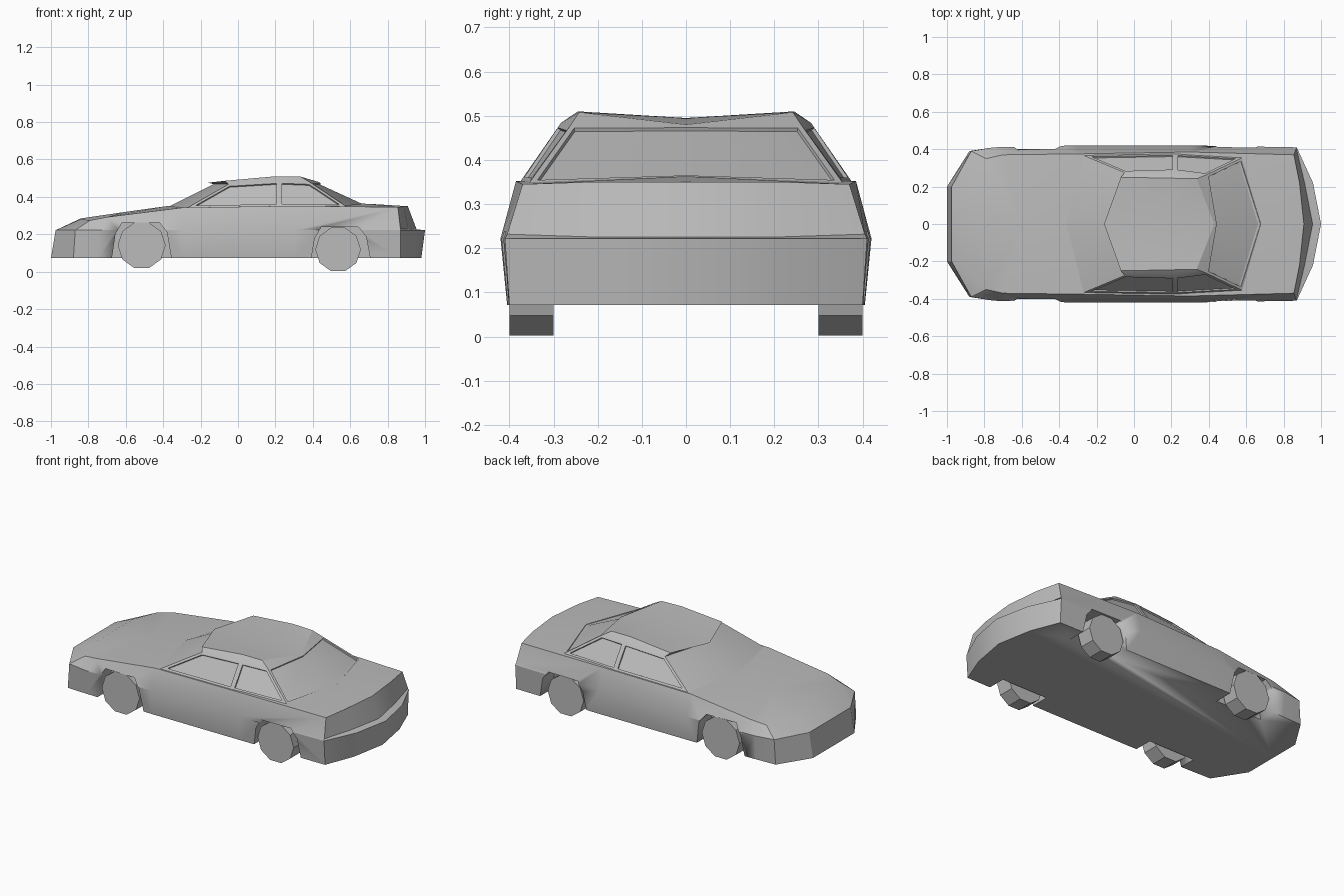
import bpy
import bmesh
from math import radians, pi
from mathutils import Matrix

cube = bpy.data.objects.get("Cube")
if cube:
    bpy.data.objects.remove(cube)

grey = bpy.data.materials.new("plain_grey")
grey.use_nodes = True
COLOUR = (0.5, 0.5, 0.5, 1)
grey.diffuse_color = COLOUR
grey.node_tree.nodes["Principled BSDF"].inputs["Base Color"].default_value = COLOUR


def finish(name, bm, angle=22):
    bmesh.ops.recalc_face_normals(bm, faces=bm.faces)
    mesh = bpy.data.meshes.new(name)
    bm.to_mesh(mesh)
    bm.free()
    mesh.materials.append(grey)
    ob = bpy.data.objects.new(name, mesh)
    bpy.context.collection.objects.link(ob)
    bpy.ops.object.select_all(action='DESELECT')
    ob.select_set(True)
    bpy.context.view_layer.objects.active = ob
    bpy.ops.object.shade_smooth_by_angle(angle=radians(angle))
    return ob


def mirrored(bm, polygons):
    """Make each polygon on the +y side and again on the -y side, welded."""
    made = []
    for side in (1, -1):
        for poly in polygons:
            made.append(bm.faces.new([bm.verts.new((x, side * y, z)) for x, y, z in poly]))
    bmesh.ops.remove_doubles(bm, verts=bm.verts, dist=0.0005)
    return made


# Body shell: half outlines from nose to tail at four heights
def level(plan, z):
    return [(x, y, z) for x, y in plan]


sill = level([(-1, 0), (-1, .2), (-.88, .39), (-.75, .395), (-.3, .405),
              (.3, .405), (.87, .4), (.94, .22), (.98, 0)], .072)
bumper = level([(-.975, 0), (-.975, .2), (-.87, .39), (-.75, .41), (-.3, .42),
                (.3, .42), (.87, .41), (.957, .22), (1, 0)], .222)
step = bumper[:6] + [(.868, .405, .232), (.912, .22, .226), (.955, 0, .226)]
shoulder = [(-.84, 0, .285), (-.84, .2, .281), (-.79, .35, .275), (-.7, .37, .292),
            (-.3, .375, .342), (.3, .385, .352), (.855, .37, .345),
            (.885, .22, .35), (.908, 0, .35)]
spine = [(-.75, 0, .298), (-.6, 0, .32), (-.37, 0, .352), (.3, 0, .358), (.7, 0, .363)]

shell = [sill]
for low, high in ((sill, bumper), (bumper, step), (step, shoulder)):
    for i in range(len(low) - 1):
        corners = (low[i], low[i + 1], high[i + 1], high[i])
        ring = list(dict.fromkeys(corners))
        if len(ring) > 2:
            shell.append(ring)
# Hood and boot lid
shell.append(shoulder[:3] + spine[:1])
for i in range(4):
    shell.append([shoulder[i + 2], shoulder[i + 3], spine[i + 1], spine[i]])
shell.append(shoulder[6:] + spine[4:])
bm = bmesh.new()
mirrored(bm, shell)
body = finish("body", bm, 25)

# Wheel arch cutters
ARCHES = ((-.51, .262), (.555, .238))
bm = bmesh.new()
for cx, top in ARCHES:
    profile = [(-.175, 0), (-.145, top - .06), (-.11, top), (.09, top),
               (.13, top - .05), (.165, 0)]
    for side in (1, -1):
        face = bm.faces.new([bm.verts.new((cx + x, side * .29, z)) for x, z in profile])
        out = bmesh.ops.extrude_face_region(bm, geom=[face])["geom"]
        bmesh.ops.translate(bm, vec=(0, side * .2, 0),
                            verts=[v for v in out if isinstance(v, bmesh.types.BMVert)])
cutter = finish("arch_cutter", bm)
cutter.hide_render = True
cutter.hide_set(True)
cut = body.modifiers.new("arches", 'BOOLEAN')
cut.operation = 'DIFFERENCE'
cut.solver = 'EXACT'
cut.object = cutter

# Cabin: base line, rail above the windows, roof
base = [(-.375, 0, .345), (-.27, .367, .342), (.22, .376, .35), (.58, .355, .348), (.69, 0, .358)]
rail = [(-.13, 0, .468), (-.05, .275, .468), (.22, .283, .484), (.385, .262, .478), (.43, 0, .48)]
roof_edge = [(-.07, .25, .486), (.2, .245, .51), (.335, .242, .508)]
front_lip, roof_mid = (-.16, 0, .476), (.2, 0, .495)
panels = [[base[i], base[i + 1], rail[i + 1], rail[i]] for i in range(4)]
panels += [[rail[0], rail[1], roof_edge[0], front_lip],
           [rail[1], rail[2], roof_edge[1], roof_edge[0]],
           [rail[2], rail[3], roof_edge[2], roof_edge[1]],
           [front_lip, roof_edge[0], roof_edge[1], roof_mid],
           [roof_mid, roof_edge[1], roof_edge[2], rail[4]],
           [roof_edge[2], rail[3], rail[4]],
           base]
bm = bmesh.new()
faces = mirrored(bm, panels)
bmesh.ops.recalc_face_normals(bm, faces=bm.faces)
# Recessed side and rear windows
half = len(panels)
side_glass = [faces[k + i] for k in (0, half) for i in (1, 2)]
rear_glass = [faces[3], faces[half + 3]]
for glass in [[f] for f in side_glass] + [rear_glass]:
    bmesh.ops.inset_region(bm, faces=glass, thickness=.014, use_even_offset=True)
    bmesh.ops.inset_region(bm, faces=glass, thickness=.001, depth=-.008, use_even_offset=True)
finish("cabin", bm, 25)

# Wheels
for label, cx, cz, r in (("front", -.515, .141, .128), ("rear", .535, .119, .122)):
    for hand, side in (("left", -1), ("right", 1)):
        bm = bmesh.new()
        place = (Matrix.Translation((cx, side * .35, cz)) @ Matrix.Rotation(pi / 2, 4, 'X')
                 @ Matrix.Rotation(pi / 10, 4, 'Z'))
        bmesh.ops.create_cone(bm, cap_ends=True, segments=10, radius1=r, radius2=r,
                              depth=.1, matrix=place)
        finish(f"{label}_{hand}_wheel", bm)
